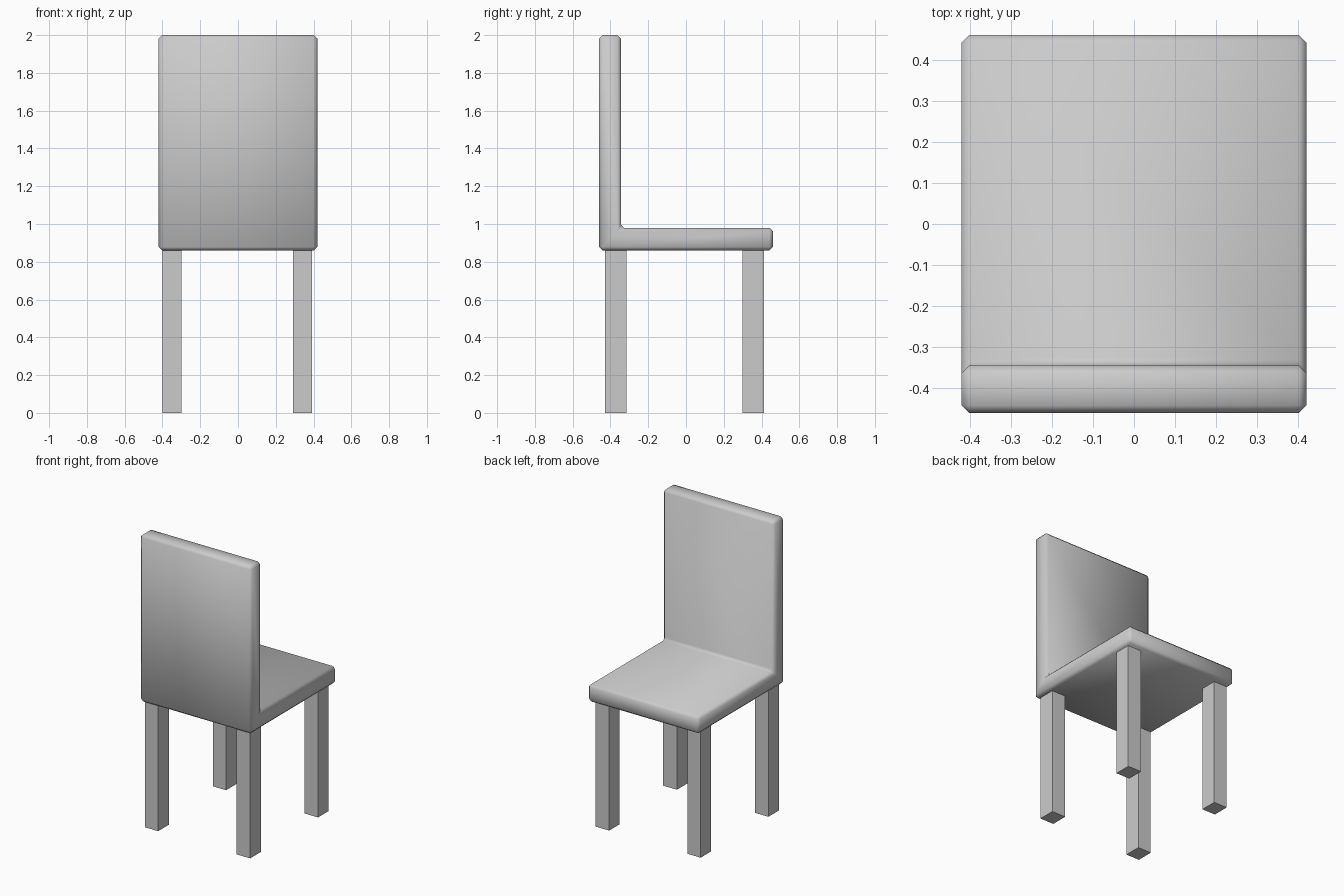
import bpy, bmesh

if "Cube" in bpy.data.objects:
    bpy.data.objects.remove(bpy.data.objects["Cube"])


def new_object(name, bm):
    mesh = bpy.data.meshes.new(name)
    bmesh.ops.recalc_face_normals(bm, faces=bm.faces)
    bm.to_mesh(mesh)
    bm.free()
    obj = bpy.data.objects.new(name, mesh)
    bpy.context.collection.objects.link(obj)
    return obj


def box(name, x0, x1, y0, y1, z0, z1):
    bm = bmesh.new()
    bmesh.ops.create_cube(bm, size=1)
    for v in bm.verts:
        v.co.x = x1 if v.co.x > 0 else x0
        v.co.y = y1 if v.co.y > 0 else y0
        v.co.z = z1 if v.co.z > 0 else z0
    return new_object(name, bm)


# Seat and backrest: one L profile extruded across the width, edges bevelled
profile = [(-0.46, 0.86), (0.46, 0.86), (0.46, 0.98),
           (-0.345, 0.98), (-0.345, 2.0), (-0.46, 2.0)]
bm = bmesh.new()
side = bm.faces.new([bm.verts.new((-0.42, y, z)) for y, z in profile])
ext = bmesh.ops.extrude_face_region(bm, geom=[side])
moved = [g for g in ext["geom"] if isinstance(g, bmesh.types.BMVert)]
bmesh.ops.translate(bm, verts=moved, vec=(0.84, 0, 0))
seat = new_object("seat_and_backrest", bm)
bevel = seat.modifiers.new("bevel", "BEVEL")
bevel.width = 0.018
bevel.segments = 1
for poly in seat.data.polygons:
    poly.use_smooth = True

# Four square legs
for row, y0, y1 in (("front", -0.43, -0.316), ("back", 0.30, 0.413)):
    for hand, x0, x1 in (("left", -0.40, -0.30), ("right", 0.29, 0.393)):
        box(f"{row}_{hand}_leg", x0, x1, y0, y1, 0, 0.865)
